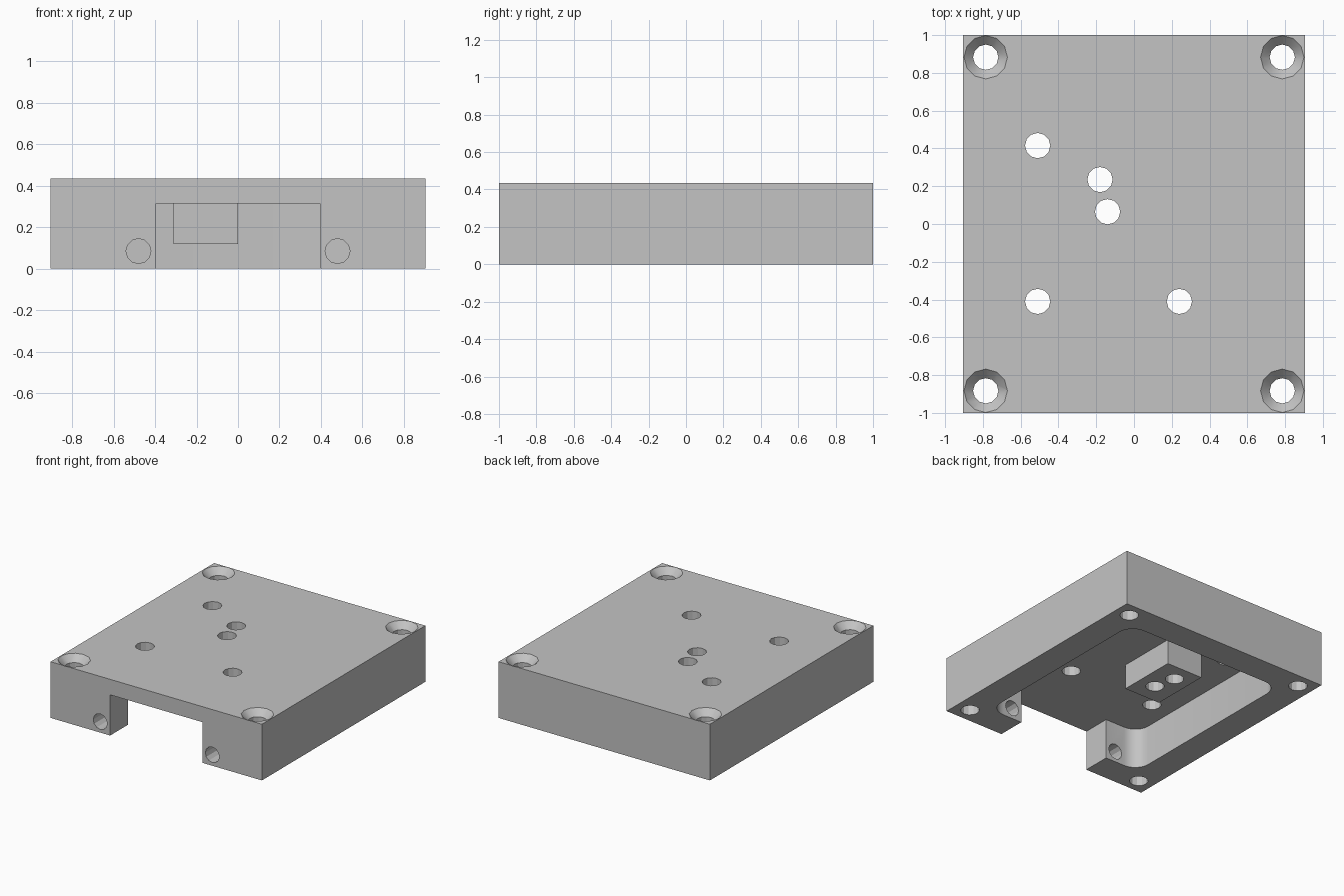
import bpy, bmesh, math
from mathutils import Matrix, Vector

if "Cube" in bpy.data.objects:
    bpy.data.objects.remove(bpy.data.objects["Cube"], do_unlink=True)

HALF_X, HALF_Y, HEIGHT = 0.905, 1.0, 0.435
CEILING = 0.315
SIDES = 12

grey = bpy.data.materials.new("machined grey")
grey.use_nodes = True
grey.diffuse_color = (0.55, 0.55, 0.55, 1)
grey.node_tree.nodes["Principled BSDF"].inputs["Base Color"].default_value = grey.diffuse_color


def finish(name, bm):
    mesh = bpy.data.meshes.new(name)
    bm.to_mesh(mesh)
    bm.free()
    mesh.materials.append(grey)
    obj = bpy.data.objects.new(name, mesh)
    bpy.context.collection.objects.link(obj)
    return obj


def box(name, low, high, corner=0):
    """Box between two corners, optionally with rounded upright edges."""
    low, high = Vector(low), Vector(high)
    bm = bmesh.new()
    bmesh.ops.create_cube(bm, size=1, matrix=Matrix.Translation((low + high) / 2)
                          @ Matrix.Diagonal((high - low).to_4d()))
    if corner:
        upright = [e for e in bm.edges
                   if abs(e.verts[0].co.z - e.verts[1].co.z) > 0.01]
        bmesh.ops.bevel(bm, geom=upright, offset=corner, segments=6,
                        profile=0.5, affect='EDGES')
    return finish(name, bm)


def cone(name, centre, r_low, r_high, length, tilt=0):
    bm = bmesh.new()
    bmesh.ops.create_cone(bm, cap_ends=True, segments=SIDES, radius1=r_low,
                          radius2=r_high, depth=length,
                          matrix=Matrix.Translation(centre)
                          @ Matrix.Rotation(tilt, 4, 'X'))
    return finish(name, bm)


def combine(target, tool, operation='DIFFERENCE'):
    """Apply a boolean and discard the tool."""
    mod = target.modifiers.new("boolean", 'BOOLEAN')
    mod.object, mod.operation, mod.solver = tool, operation, 'EXACT'
    bpy.context.view_layer.objects.active = target
    bpy.ops.object.modifier_apply(modifier=mod.name)
    bpy.data.objects.remove(tool, do_unlink=True)


# Outer block, hollowed from below and open at the front
body = box("mounting_plate", (-HALF_X, -HALF_Y, 0), (HALF_X, HALF_Y, HEIGHT))
combine(body, box("pocket", (-0.685, -0.78, -0.1), (0.685, 0.78, CEILING), 0.12))
combine(body, box("front_notch", (-0.395, -1.1, -0.1), (0.395, -0.7, CEILING)))

# Boss hanging from the pocket ceiling
combine(body, box("hanging_boss", (-0.312, -0.095, 0.12), (0, 0.375, 0.37)), 'UNION')

# Holes through the top plate
for x, y in [(-0.51, 0.415), (-0.18, 0.235), (-0.14, 0.065), (-0.51, -0.41), (0.24, -0.41)]:
    combine(body, cone("top_hole", (x, y, 0.25), 0.067, 0.067, 0.6))

# Countersunk corner holes and cross holes in the front wall
SINK = 0.05
for sx in (-1, 1):
    for sy in (-1, 1):
        x, y = 0.785 * sx, 0.883 * sy
        combine(body, cone("corner_hole", (x, y, 0.25), 0.067, 0.067, 0.7))
        # the sink extends above the surface with the same slope
        combine(body, cone("countersink", (x, y, HEIGHT), 0.067, 0.163, 2 * SINK))
    combine(body, cone("front_hole", (0.48 * sx, -0.9, 0.085), 0.06, 0.06, 0.5, math.pi / 2))

# Smooth the rounded corners and sinks, keep everything else crisp
bpy.ops.object.select_all(action='DESELECT')
body.select_set(True)
bpy.context.view_layer.objects.active = body
bpy.ops.object.shade_smooth_by_angle(angle=math.radians(29))
